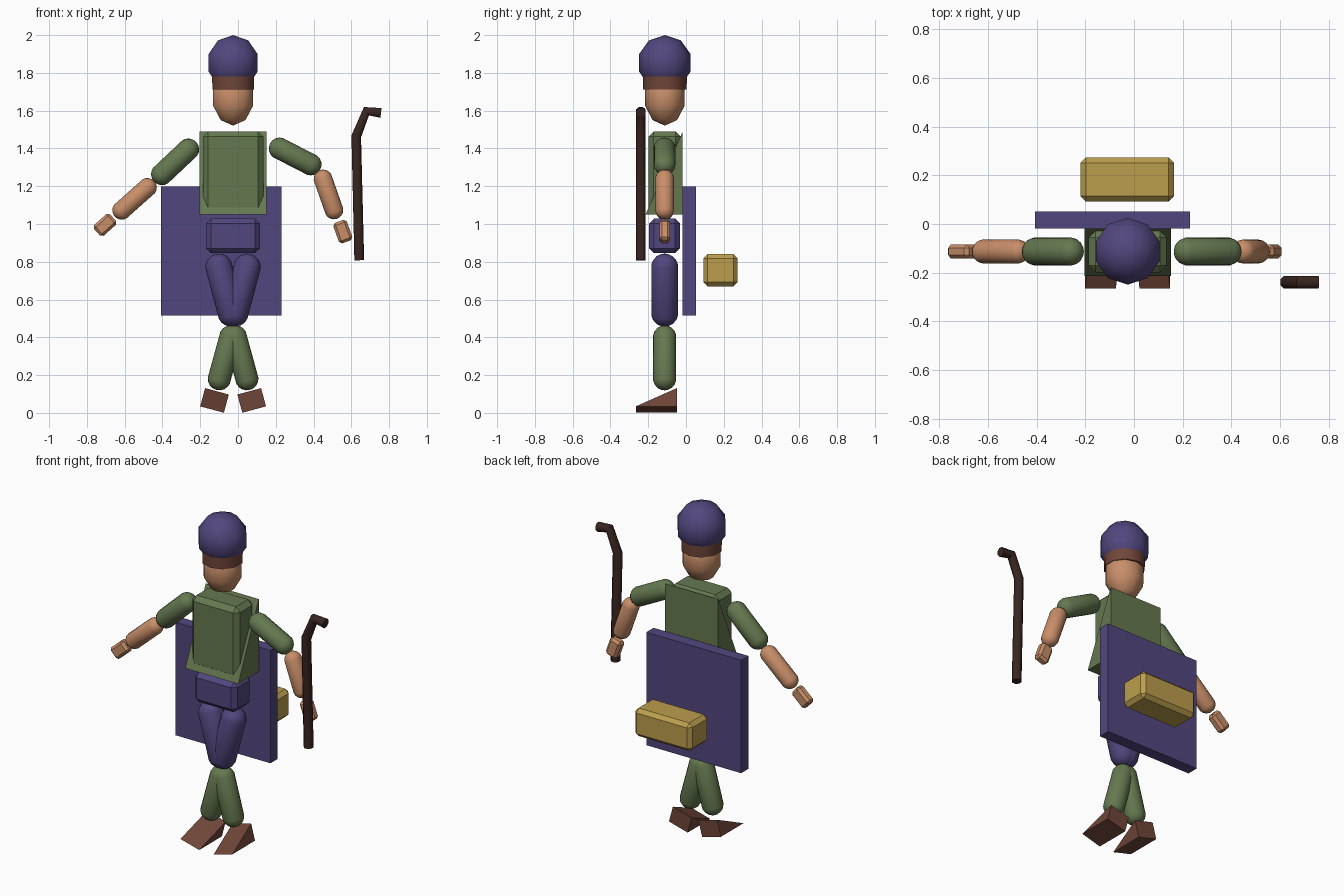
import bpy, bmesh, math
from mathutils import Vector, Matrix

if "Cube" in bpy.data.objects:
    bpy.data.objects.remove(bpy.data.objects["Cube"])

CX, CY = -0.026, -0.113   # body axis


def material(name, rgb):
    m = bpy.data.materials.new(name)
    m.diffuse_color = (*rgb, 1)
    m.use_nodes = True
    m.node_tree.nodes["Principled BSDF"].inputs["Base Color"].default_value = m.diffuse_color
    return m


BLUE = material("blue_cloth", (0.085, 0.062, 0.21))
GREEN = material("green_cloth", (0.13, 0.19, 0.08))
SKIN = material("skin", (0.58, 0.27, 0.14))
BROWN = material("brown_leather", (0.16, 0.06, 0.04))
DARK = material("dark_wood", (0.04, 0.018, 0.014))
GOLD = material("gold_cloth", (0.5, 0.34, 0.075))


def finish(bm, name, mat, matrix=Matrix(), smooth=None):
    bm.transform(matrix)
    bmesh.ops.recalc_face_normals(bm, faces=bm.faces)
    me = bpy.data.meshes.new(name)
    bm.to_mesh(me)
    bm.free()
    me.materials.append(mat)
    ob = bpy.data.objects.new(name, me)
    bpy.context.collection.objects.link(ob)
    if smooth:
        bpy.ops.object.select_all(action='DESELECT')
        bpy.context.view_layer.objects.active = ob
        ob.select_set(True)
        bpy.ops.object.shade_smooth_by_angle(angle=math.radians(smooth))
    return ob


def box(name, mat, center, size, bevel=0, roll=0):
    bm = bmesh.new()
    bmesh.ops.create_cube(bm, size=1, matrix=Matrix.Diagonal((*size, 1)))
    if bevel:
        bmesh.ops.bevel(bm, geom=bm.edges[:], offset=bevel, segments=1, affect='EDGES')
    return finish(bm, name, mat, Matrix.Translation(center) @ Matrix.Rotation(roll, 4, 'Y'))


def ball(name, mat, center, scale):
    bm = bmesh.new()
    bmesh.ops.create_uvsphere(bm, u_segments=10, v_segments=5, radius=1)
    return finish(bm, name, mat, Matrix.Translation(center) @ Matrix.Diagonal((*scale, 1)), 50)


def capsule(name, mat, a, b, r):
    # a, b: (x, z) centres of the round ends
    a, b = Vector((a[0], CY, a[1])), Vector((b[0], CY, b[1]))
    bm = bmesh.new()
    bmesh.ops.create_uvsphere(bm, u_segments=16, v_segments=9, radius=r)
    for v in bm.verts:
        v.co.x *= 1.015
        v.co.y *= 1.015
        v.co.z += math.copysign((b - a).length / 2, v.co.z)
    rot = (b - a).to_track_quat('Z', 'Y').to_matrix().to_4x4()
    return finish(bm, name, mat, Matrix.Translation((a + b) / 2) @ rot, 40)


def wedge(name, mat, center, size, roll=0):
    # upright back, slope falling toward the front
    w, d, h = (s / 2 for s in size)
    bm = bmesh.new()
    f = bm.faces.new([bm.verts.new((-w, y, z)) for y, z in ((-d, -h), (d, -h), (d, h))])
    ext = bmesh.ops.extrude_face_region(bm, geom=[f])
    bmesh.ops.translate(bm, vec=(2 * w, 0, 0),
                        verts=[g for g in ext['geom'] if isinstance(g, bmesh.types.BMVert)])
    return finish(bm, name, mat, Matrix.Translation(center) @ Matrix.Rotation(roll, 4, 'Y'))


# head, band and hat
ball("head", SKIN, (CX, -0.112, 1.673), (0.117, 0.11, 0.152))
ball("hat", BLUE, (CX, -0.112, 1.853), (0.144, 0.144, 0.147))
bm = bmesh.new()
bmesh.ops.create_cone(bm, cap_ends=True, segments=10, radius1=0.115, radius2=0.118, depth=0.1)
finish(bm, "hat_band", BROWN, Matrix.Translation((CX, -0.112, 1.762)), 40)

# torso, tunic and hips
box("torso", GREEN, (CX, CY, 1.275), (0.32, 0.172, 0.43), 0.028)
wedge("tunic", GREEN, (CX, -0.116, 1.27), (0.356, 0.197, 0.44))
box("hips", BLUE, (CX, CY, 0.937), (0.285, 0.164, 0.183), 0.026)

# legs and feet, mirrored about the body axis
for side, s in (("right", -1), ("left", 1)):
    capsule(side + "_thigh", BLUE, (CX + s * 0.075, 0.772), (CX + s * 0.01, 0.528), 0.071)
    capsule(side + "_shin", GREEN, (CX + s * 0.012, 0.403), (CX + s * 0.073, 0.18), 0.0605)
    wedge(side + "_shoe", BROWN, (CX + s * 0.0985, -0.157, 0.066), (0.13, 0.217, 0.1),
          -s * math.radians(15))

# arms: shoulder, elbow, forearm top, wrist, hand centre, hand roll
ARMS = {
    "right": ((-0.263, 1.395), (-0.403, 1.263), (-0.479, 1.194), (-0.616, 1.072), (-0.704, 0.995), 48),
    "left": ((0.22, 1.4), (0.385, 1.315), (0.45, 1.239), (0.508, 1.074), (0.555, 0.96), -20),
}
for side, (a, b, c, d, h, roll) in ARMS.items():
    capsule(side + "_upper_arm", GREEN, a, b, 0.057)
    capsule(side + "_forearm", SKIN, c, d, 0.049)
    box(side + "_hand", SKIN, (h[0], CY, h[1]), (0.076, 0.057, 0.115), 0.014, math.radians(roll))

# cape panel and bedroll
box("cape", BLUE, (-0.088, 0.017, 0.857), (0.637, 0.07, 0.685))
box("bedroll", GOLD, (-0.028, 0.183, 0.755), (0.384, 0.181, 0.17), 0.022)

# walking cane: swept octagon with mitred bends
path = [Vector((x, -0.239, z)) for x, z in
        ((0.642, 0.808), (0.626, 1.464), (0.68, 1.597), (0.757, 1.588))]
bm = bmesh.new()
rings = []
for i, p in enumerate(path):
    d0 = (p - path[max(i - 1, 0)]).normalized()
    d1 = (path[min(i + 1, len(path) - 1)] - p).normalized()
    t = (d0 + d1).normalized()
    n = Vector((t.z, 0, -t.x))
    r = 0.028
    rings.append([bm.verts.new(p + n * r * math.cos(k * math.pi / 4 + math.pi / 8)
                               + Vector((0, r * math.sin(k * math.pi / 4 + math.pi / 8), 0)))
                  for k in range(8)])
for lo, hi in zip(rings, rings[1:]):
    for k in range(8):
        bm.faces.new((lo[k], lo[(k + 1) % 8], hi[(k + 1) % 8], hi[k]))
bm.faces.new(rings[0])
bm.faces.new(rings[-1])
finish(bm, "cane", DARK, smooth=50)
